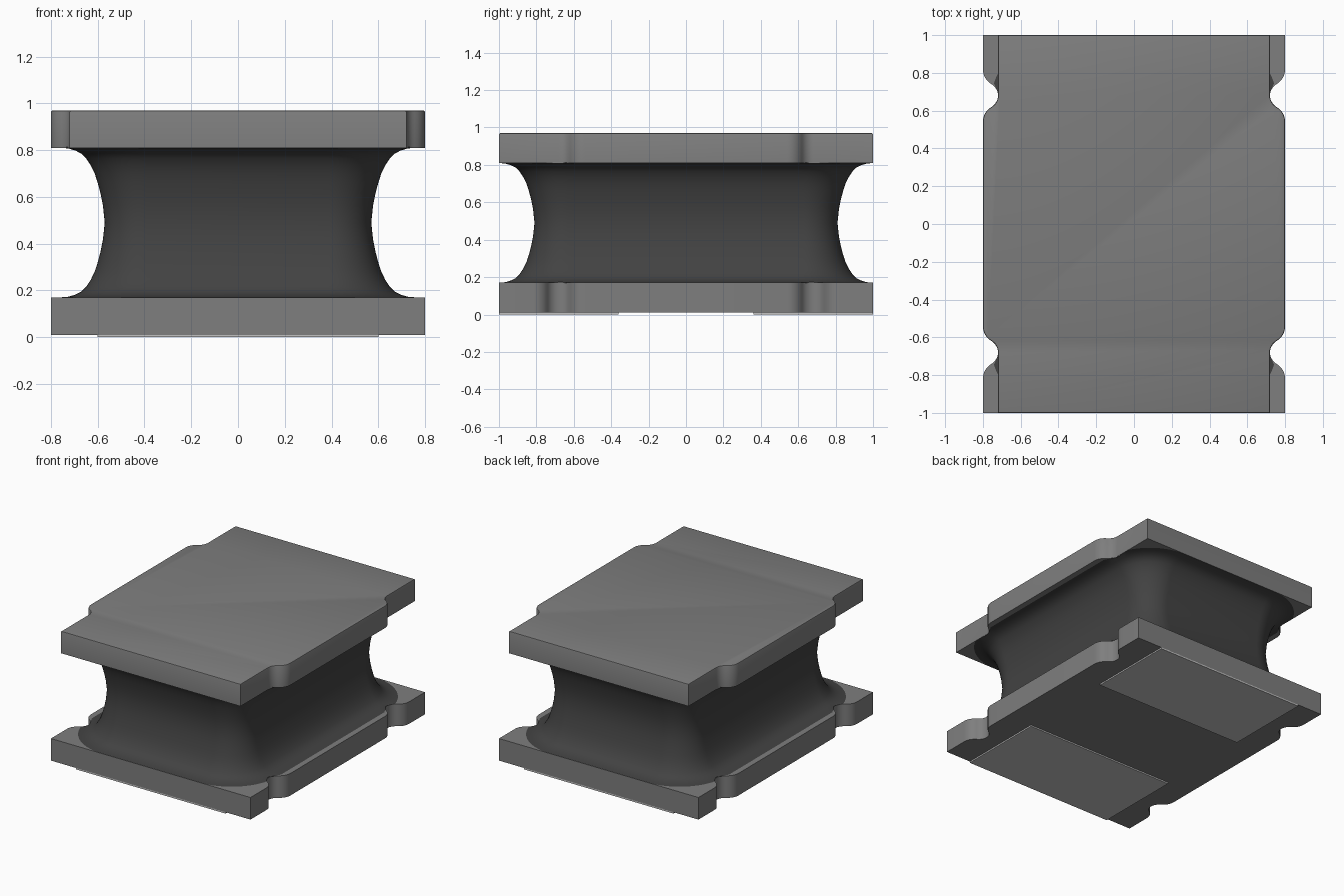
import bpy, bmesh, math
from math import sin, cos, radians

if "Cube" in bpy.data.objects:
    bpy.data.objects.remove(bpy.data.objects["Cube"], do_unlink=True)


def material(name, value):
    m = bpy.data.materials.new(name)
    m.use_nodes = True
    colour = (value, value, value, 1)
    m.diffuse_color = colour
    m.node_tree.nodes["Principled BSDF"].inputs["Base Color"].default_value = colour
    return m


ferrite = material("ferrite grey", 0.21)
winding = material("dark winding grey", 0.055)
metal = material("terminal light grey", 0.55)


def finish(name, bm, mat):
    bmesh.ops.recalc_face_normals(bm, faces=bm.faces)
    mesh = bpy.data.meshes.new(name)
    bm.to_mesh(mesh)
    bm.free()
    obj = bpy.data.objects.new(name, mesh)
    bpy.context.collection.objects.link(obj)
    mesh.materials.append(mat)
    bpy.ops.object.select_all(action='DESELECT')
    obj.select_set(True)
    bpy.context.view_layer.objects.active = obj
    bpy.ops.object.shade_smooth_by_angle(angle=radians(35))
    return obj


def arc(cx, cy, r, start, end, n):
    angles = [radians(start + (end - start) * i / n) for i in range(n + 1)]
    return [(cx + r * cos(a), cy + r * sin(a)) for a in angles]


# Quarter outlines of the plates, from y = 0 to the end
NOTCH_Y = 0.68
FILLET_Y = 0.16 * sin(radians(60))
shoulder = arc(0.71, NOTCH_Y - FILLET_Y, 0.09, 0, 60, 6)
notch = arc(0.79, NOTCH_Y, 0.07, 240, 120, 12)
far_shoulder = arc(0.71, NOTCH_Y + FILLET_Y, 0.09, -60, 0, 6)
notched_side = shoulder + notch[1:] + far_shoulder[1:] + [(0.8, 1.0)]
stepped_side = shoulder + notch[1:7] + [(0.72, 1.0)]


def half_width(side, y):
    """Half width of a plate at a distance y from the middle."""
    y = min(abs(y), 1.0)
    if y <= side[0][1]:
        return 0.8
    for (x0, y0), (x1, y1) in zip(side, side[1:]):
        if y <= y1:
            return x0 + (x1 - x0) * (y - y0) / (y1 - y0)
    return side[-1][0]


def plate(name, side, z0, z1, bevel=0.0):
    right = [(x, -y) for x, y in reversed(side)] + side
    outline = right + [(-x, -y) for x, y in right]
    bm = bmesh.new()
    base = bm.faces.new([bm.verts.new((x, y, z0)) for x, y in outline])
    ext = bmesh.ops.extrude_face_region(bm, geom=[base], use_keep_orig=True)
    top = [v for v in ext["geom"] if isinstance(v, bmesh.types.BMVert)]
    bmesh.ops.translate(bm, verts=top, vec=(0, 0, z1 - z0))
    if bevel:
        rim = [e for e in bm.edges if all(v.co.z > z1 - 1e-4 for v in e.verts)]
        bmesh.ops.bevel(bm, geom=rim, offset=bevel, segments=2,
                        profile=0.5, affect='EDGES')
    return finish(name, bm, ferrite)


plate("bottom_plate", notched_side, 0.01, 0.17)
plate("top_plate", stepped_side, 0.81, 0.97, 0.008)

# Waisted core: flare beyond the waist against height, lower half
flare = [(0.19, 0.165), (0.19, 0.17), (0.155, 0.173), (0.125, 0.182),
         (0.10, 0.195), (0.08, 0.215), (0.06, 0.245), (0.043, 0.28),
         (0.03, 0.32), (0.018, 0.365), (0.008, 0.415), (0.0, 0.49)]
profile = flare + [(d, 0.98 - z) for d, z in reversed(flare[:-1])]


def core_ring(d, z):
    """Rounded rectangle, trimmed to the outline of the nearer plate."""
    r = 0.18 + d
    cx, cy = 0.57 + d - r, 0.81 + d - r
    side = notched_side if z < 0.49 else stepped_side
    corner = arc(cx, cy, r, 0, 90, 20)
    quarter = [(0.57 + d, cy * i / 16) for i in range(16)] + corner
    half = quarter + [(-x, y) for x, y in reversed(quarter)][:-1]
    ring = half + [(-x, -y) for x, y in half]
    pts = []
    for x, y in ring:
        limit = half_width(side, y) - 0.002
        pts.append((max(-limit, min(limit, x)), max(-0.998, min(0.998, y)), z))
    return pts


bm = bmesh.new()
rings = [[bm.verts.new(p) for p in core_ring(d, z)] for d, z in profile]
for a, b in zip(rings, rings[1:]):
    n = len(a)
    for i in range(n):
        j = (i + 1) % n
        bm.faces.new((a[i], a[j], b[j], b[i]))
bm.faces.new(rings[0])
bm.faces.new(rings[-1])
bmesh.ops.remove_doubles(bm, verts=bm.verts, dist=1e-5)
finish("waisted_core", bm, winding)

# Solder terminals under the two ends
for name, sign in (("front_terminal", -1), ("back_terminal", 1)):
    bm = bmesh.new()
    bmesh.ops.create_cube(bm, size=1)
    bmesh.ops.scale(bm, verts=bm.verts, vec=(1.2, 0.64, 0.012))
    bmesh.ops.translate(bm, verts=bm.verts, vec=(0, sign * 0.68, 0.006))
    finish(name, bm, metal)
